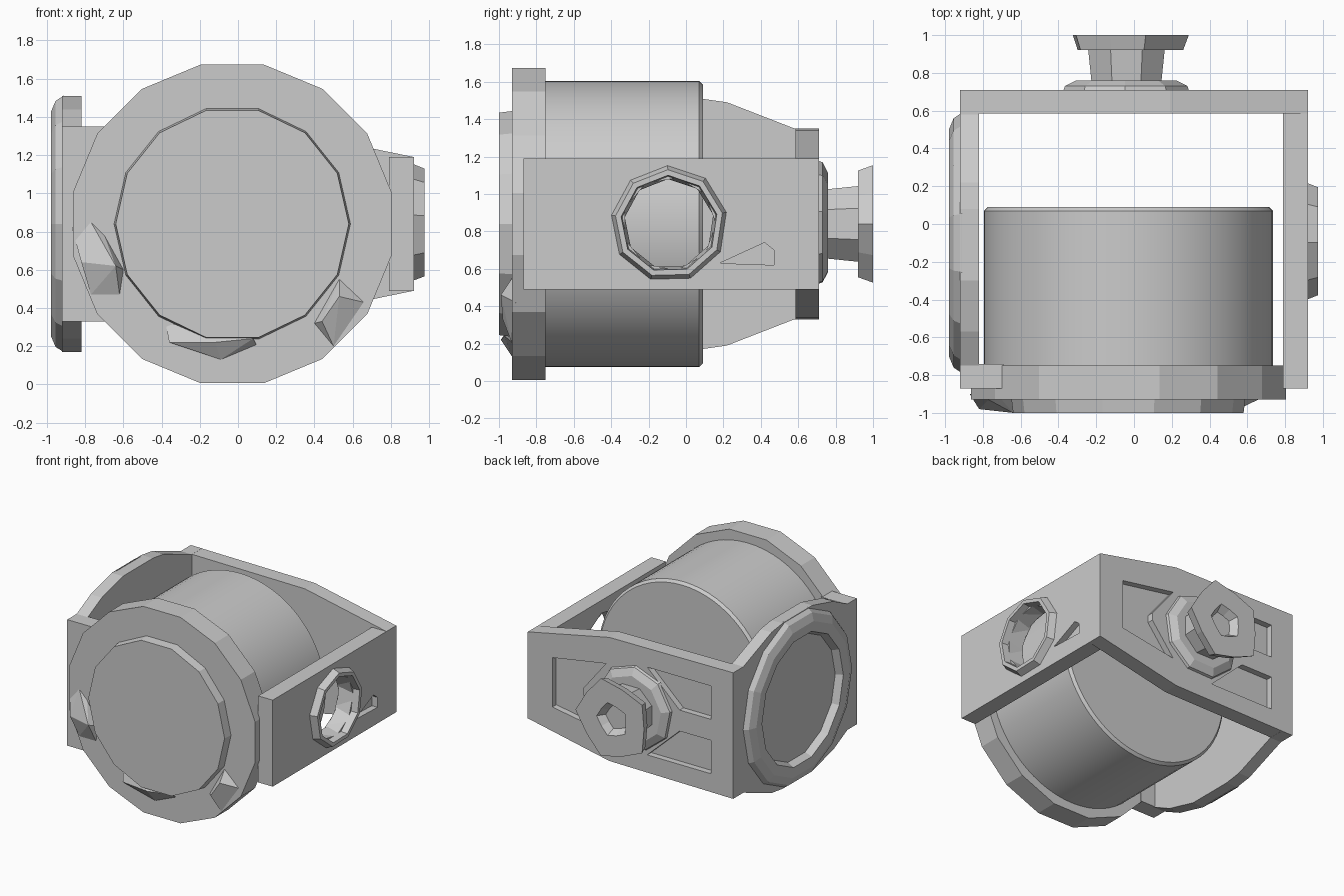
import bpy
import bmesh
from math import cos, sin, pi, radians

cube = bpy.data.objects.get("Cube")
if cube:
    bpy.data.objects.remove(cube, do_unlink=True)

grey = bpy.data.materials.new("plain_grey")
grey.use_nodes = True
grey.diffuse_color = (0.6, 0.6, 0.6, 1)
grey.node_tree.nodes["Principled BSDF"].inputs["Base Color"].default_value = (0.6, 0.6, 0.6, 1)

MID = 0.84   # height of every axis
CX = -0.03   # sideways centre of the barrel


def finish(name, bm):
    bmesh.ops.recalc_face_normals(bm, faces=bm.faces)
    mesh = bpy.data.meshes.new(name)
    bm.to_mesh(mesh)
    bm.free()
    mesh.materials.append(grey)
    obj = bpy.data.objects.new(name, mesh)
    bpy.context.collection.objects.link(obj)
    return obj


def lathe(name, profile, sides, centre, axis="y", closed=False, turn=0.0, star=1.0):
    """Turn (radius, position) pairs round an axis; star scales every other corner."""
    bm = bmesh.new()
    rings = []
    for r, h in profile:
        ring = []
        for i in range(sides):
            a = 2 * pi * i / sides + turn
            q = r * (star if i % 2 else 1)
            u, v = centre + q * cos(a), MID + q * sin(a)
            ring.append(bm.verts.new((u, h, v) if axis == "y" else (h, u, v)))
        rings.append(ring)
    pairs = list(zip(rings, rings[1:]))
    if closed:
        pairs.append((rings[-1], rings[0]))
    else:
        bm.faces.new(rings[0])
        bm.faces.new(rings[-1])
    for a, b in pairs:
        for i in range(sides):
            j = (i + 1) % sides
            bm.faces.new((a[i], a[j], b[j], b[i]))
    return finish(name, bm)


def plate(name, outline, lo, hi, axis):
    """Extrude an upright outline of (across, z) points along an axis."""
    bm = bmesh.new()
    ends = [[bm.verts.new((u, h, z) if axis == "y" else (h, u, z)) for u, z in outline]
            for h in (lo, hi)]
    for end in ends:
        bm.faces.new(end)
    n = len(outline)
    for i in range(n):
        j = (i + 1) % n
        bm.faces.new((ends[0][i], ends[0][j], ends[1][j], ends[1][i]))
    return finish(name, bm)


def wedge(name, points):
    bm = bmesh.new()
    for p in points:
        bm.verts.new(p)
    bmesh.ops.convex_hull(bm, input=bm.verts)
    return finish(name, bm)


def cut(obj, cutter):
    mod = obj.modifiers.new("cut", "BOOLEAN")
    mod.operation = "DIFFERENCE"
    mod.solver = "EXACT"
    mod.object = cutter
    bpy.context.view_layer.objects.active = obj
    bpy.ops.object.modifier_apply(modifier=mod.name)
    bpy.data.objects.remove(cutter, do_unlink=True)


def mirrored(top):
    """Complete an upper outline with its reflection below the axis."""
    return top + [(u, 2 * MID - z) for u, z in reversed(top)]


def rect(u0, u1, z0, z1):
    return [(u0, z0), (u1, z0), (u1, z1), (u0, z1)]


# Barrel, front rim and front disc
barrel = lathe("barrel", [(0.765, -0.8), (0.765, 0.07), (0.745, 0.09)], 64, CX)
bpy.ops.object.select_all(action="DESELECT")
barrel.select_set(True)
bpy.context.view_layer.objects.active = barrel
bpy.ops.object.shade_smooth_by_angle(angle=radians(25))
lathe("front_rim", [(0.85, -0.75), (0.85, -0.93)], 16, CX, turn=pi / 16)
lathe("front_disc", [(0.62, -0.92), (0.61, -1.0)], 14, CX)

# Chipped wedges on the rim
wedge("rim_wedge_right", [(-0.87, -0.9, 0.82), (-0.77, -0.93, 0.85), (-0.7, -0.93, 0.78),
                          (-0.6, -0.93, 0.6), (-0.82, -0.98, 0.64), (-0.64, -1.0, 0.62),
                          (-0.77, -0.93, 0.47), (-0.62, -0.93, 0.47)])
wedge("rim_wedge_left", [(0.4, -0.93, 0.32), (0.5, -0.93, 0.2), (0.7, -0.91, 0.42),
                         (0.53, -0.93, 0.55), (0.53, -0.99, 0.46), (0.44, -0.98, 0.33)])
wedge("rim_wedge_bottom", [(-0.38, -0.92, 0.33), (-0.36, -0.96, 0.22), (-0.09, -0.93, 0.13),
                           (0.1, -0.92, 0.2), (0.08, -0.97, 0.24), (-0.12, -0.99, 0.22)])

# Left wall with a bulged round port
left_wall = plate("left_wall", rect(-0.87, 0.71, 0.49, 1.19), 0.79, 0.92, "x")
cut(left_wall, lathe("port_cutter", [(0.25, 0.7), (0.25, 1.1)], 9, -0.09, "x"))
cut(left_wall, plate("notch_cutter", [(0.18, 0.63), (0.47, 0.62), (0.47, 0.7), (0.42, 0.74)],
                     0.87, 1.0, "x"))
lathe("left_port_ring", [(0.32, 0.9), (0.29, 0.975), (0.26, 0.975), (0.24, 0.8)],
      9, -0.09, "x", closed=True, turn=0.2)

# Right wall, taller and swelling round its ring
right_top = [(0.71, 1.35), (0.58, 1.35), (0.4, 1.42), (0.22, 1.49), (0.08, 1.51),
             (-0.3, 1.51), (-0.57, 1.44), (-0.75, 1.35), (-0.87, 1.35)]
plate("right_wall", mirrored(right_top), -0.92, -0.82, "x")
plate("right_wall_return", rect(-0.92, -0.69, 0.33, 1.35), -0.87, -0.74, "y")
lathe("right_ring", [(0.69, -0.91), (0.66, -0.955), (0.6, -0.98), (0.52, -0.975), (0.49, -0.91)],
      14, -0.1, "x", closed=True)

# Back wall with three sunken panels
back_wall = plate("back_wall", mirrored([(-0.92, 1.35), (0.19, 1.34), (0.92, 1.19)]),
                  0.585, 0.71, "y")
panels = [
    mirrored([(0.7, 1.04), (0.22, 1.12), (0.42, 0.87)]),
    [(-0.15, 1.19), (-0.72, 1.19), (-0.72, 0.92), (-0.44, 0.92)],
    [(-0.15, 0.48), (-0.72, 0.48), (-0.72, 0.75), (-0.44, 0.75)],
]
for outline in panels:
    cut(back_wall, plate("panel_cutter", outline, 0.66, 0.8, "y"))

# Back knob: flange, neck and notched cap
lathe("knob_flange", [(0.34, 0.7), (0.33, 0.73), (0.27, 0.76)], 9, -0.04, turn=0.2)
lathe("knob_neck", [(0.2, 0.75), (0.22, 0.93)], 8, -0.04, turn=pi / 8)
lathe("knob_cap", [(0.2, 0.92), (0.3, 0.92), (0.33, 1.0), (0.14, 1.0), (0.1, 0.94)],
      10, -0.04, star=0.86)
